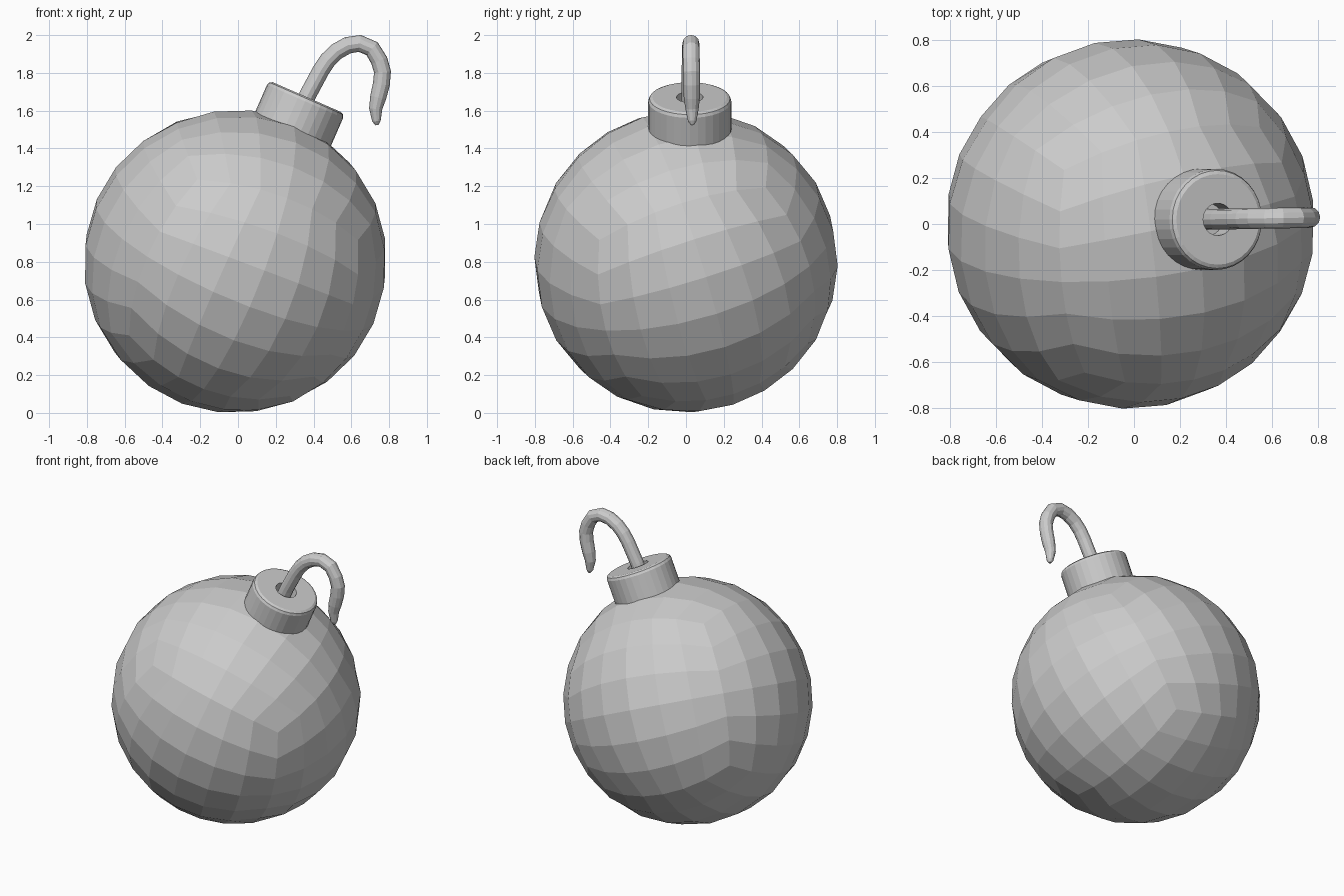
import bpy, bmesh, math
from mathutils import Vector, Matrix

if "Cube" in bpy.data.objects:
    bpy.data.objects.remove(bpy.data.objects["Cube"])

CENTRE = Vector((-0.015, 0.0, 0.802))
TILT = Matrix.Rotation(math.radians(23.6), 4, 'Y')


def add_object(name, bm):
    bmesh.ops.recalc_face_normals(bm, faces=bm.faces)
    mesh = bpy.data.meshes.new(name)
    bm.to_mesh(mesh)
    bm.free()
    obj = bpy.data.objects.new(name, mesh)
    bpy.context.collection.objects.link(obj)
    return obj


# Faceted round body: evenly spaced cube sphere, tipped over with the neck
bm = bmesh.new()
bmesh.ops.create_cube(bm, size=2)
bmesh.ops.subdivide_edges(bm, edges=bm.edges[:], cuts=5, use_grid_fill=True)
for v in bm.verts:
    v.co = Vector([math.tan(c * math.pi / 4) for c in v.co]).normalized() * 0.804
body = add_object("body", bm)
body.matrix_world = (Matrix.Translation(CENTRE) @ TILT
                     @ Matrix.Rotation(math.radians(14), 4, 'X')
                     @ Matrix.Rotation(math.radians(12), 4, 'Z'))

# Neck: bevelled collar with a recessed fuse hole, turned from a profile
profile = [(0, 0.68), (0.22, 0.68), (0.22, 0.925), (0.213, 0.941), (0.197, 0.949),
           (0.07, 0.949), (0.07, 0.84), (0, 0.84)]
bm = bmesh.new()
verts = [bm.verts.new((r, 0, h)) for r, h in profile]
edges = [bm.edges.new(pair) for pair in zip(verts, verts[1:])]
bmesh.ops.spin(bm, geom=verts + edges, cent=(0, 0, 0), axis=(0, 0, 1),
               angle=math.tau, steps=32, use_duplicate=False)
bmesh.ops.remove_doubles(bm, verts=bm.verts[:], dist=0.0005)
neck = add_object("neck", bm)
neck.matrix_world = Matrix.Translation(CENTRE + Vector((0, 0.02, 0))) @ TILT

# Fuse: hooked tube with a tapering end (x, z, thickness)
path = [(0.31, 1.55, 1), (0.37, 1.685, 1), (0.44, 1.815, 1), (0.475, 1.867, 1),
        (0.52, 1.912, 1), (0.58, 1.946, 1), (0.645, 1.956, 1), (0.71, 1.928, 1),
        (0.748, 1.865, 1), (0.765, 1.805, 1), (0.759, 1.74, 1), (0.742, 1.67, 0.95),
        (0.729, 1.61, 0.78), (0.733, 1.545, 0.5), (0.736, 1.524, 0.2)]
curve = bpy.data.curves.new("fuse", 'CURVE')
curve.dimensions = '3D'
curve.bevel_depth = 0.045
curve.bevel_resolution = 4
curve.use_fill_caps = True
spline = curve.splines.new('POLY')
spline.points.add(len(path) - 1)
spline.use_smooth = False
for i, (point, (x, z, radius)) in enumerate(zip(spline.points, path)):
    point.co = (x, 0.02 + 0.001 * i, z, 1)
    point.radius = radius
fuse = bpy.data.objects.new("fuse", curve)
bpy.context.collection.objects.link(fuse)
